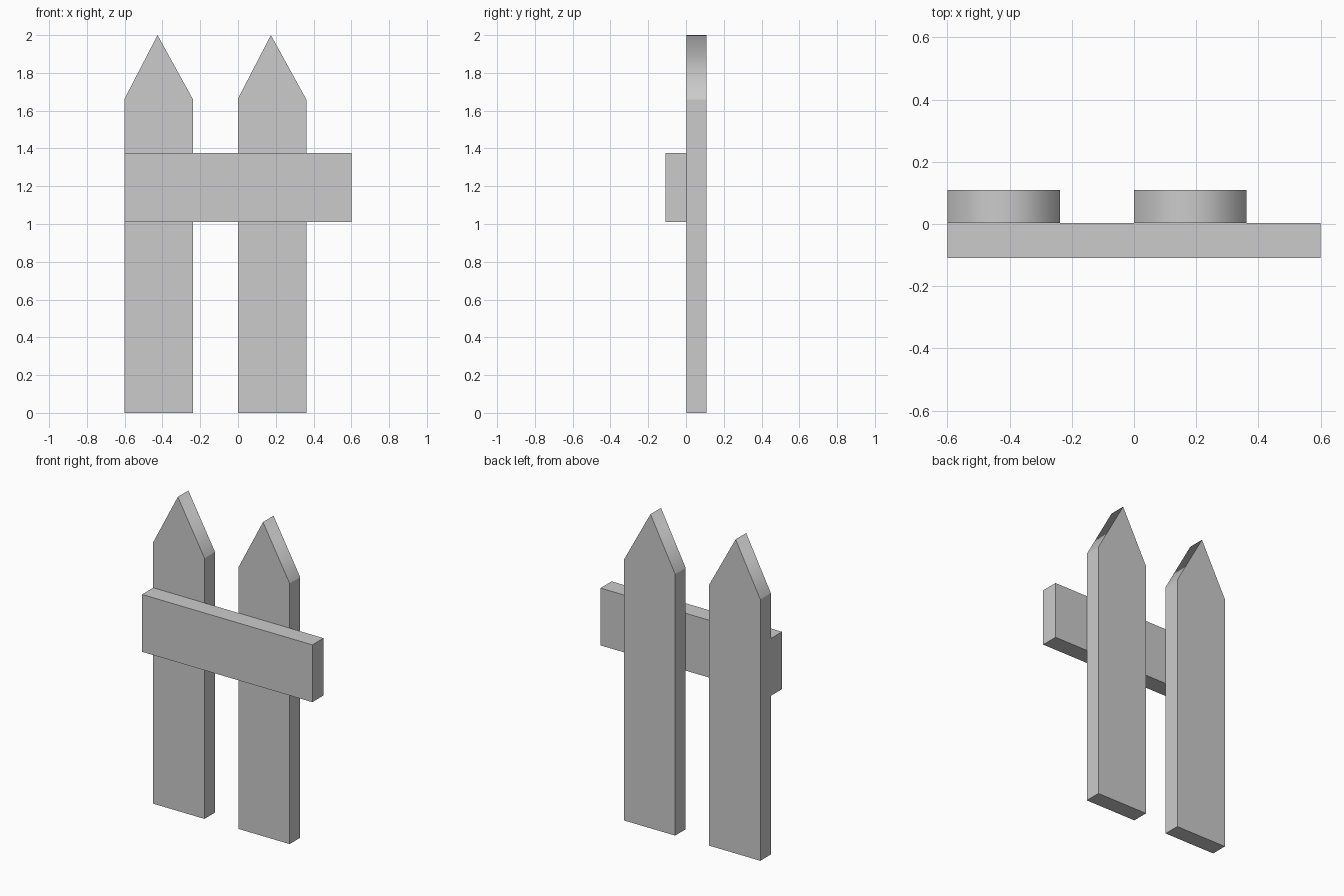
import bpy, bmesh

if "Cube" in bpy.data.objects:
    bpy.data.objects.remove(bpy.data.objects["Cube"])


def extrude_profile(name, points, y0, y1, smooth_slopes=False):
    """Extrude an x/z outline from y0 to y1."""
    bm = bmesh.new()
    face = bm.faces.new([bm.verts.new((x, y0, z)) for x, z in points])
    new = bmesh.ops.extrude_face_region(bm, geom=[face])["geom"]
    bmesh.ops.translate(bm, vec=(0, y1 - y0, 0),
                        verts=[g for g in new if isinstance(g, bmesh.types.BMVert)])
    bmesh.ops.recalc_face_normals(bm, faces=bm.faces)
    # Only the two sloped faces of a point blend into each other
    for f in bm.faces:
        f.smooth = smooth_slopes and 0.2 < f.normal.z < 0.9
    mesh = bpy.data.meshes.new(name)
    bm.to_mesh(mesh)
    bm.free()
    obj = bpy.data.objects.new(name, mesh)
    bpy.context.collection.objects.link(obj)
    return obj


# Pointed upright boards
picket = [(0, 0), (0.362, 0), (0.362, 1.659), (0.174, 2.0), (0, 1.664)]
for name, x in (("left_picket", -0.6), ("right_picket", 0.0)):
    extrude_profile(name, [(px + x, pz) for px, pz in picket], 0.003, 0.109, True)

# Horizontal front board
rail = [(-0.6, 1.01), (0.6, 1.01), (0.6, 1.375), (-0.6, 1.375)]
extrude_profile("cross_rail", rail, -0.109, 0.003)
